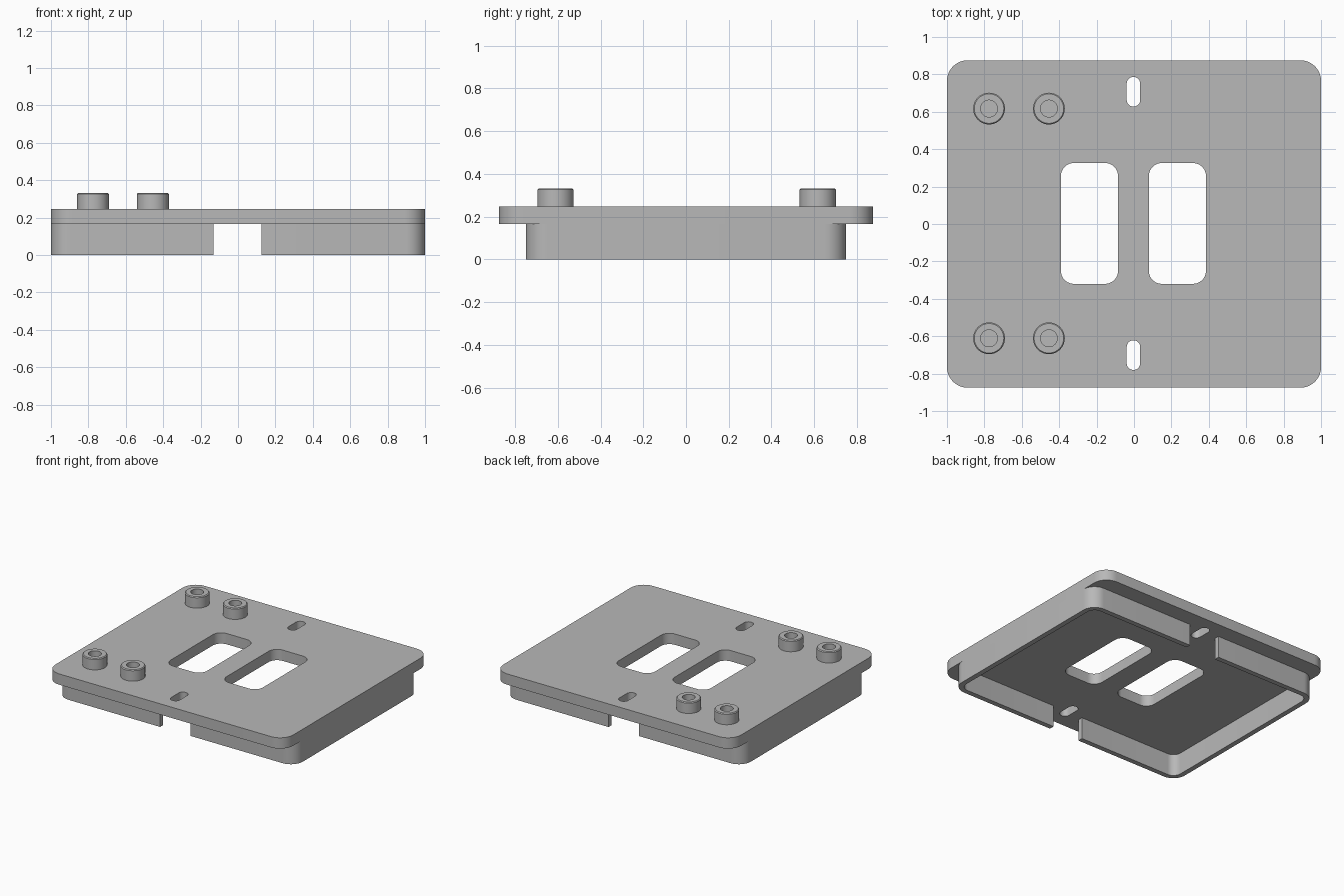
import bpy, bmesh, math
from mathutils import Vector

cube = bpy.data.objects.get("Cube")
if cube:
    bpy.data.objects.remove(cube, do_unlink=True)

# Single material
grey = bpy.data.materials.new("light_grey")
grey.use_nodes = True
COLOUR = (0.48, 0.48, 0.48, 1)
grey.diffuse_color = COLOUR
grey.node_tree.nodes["Principled BSDF"].inputs["Base Color"].default_value = COLOUR

# Main heights and sizes
RIM_Z, PLATE_TOP, POST_TOP = 0.165, 0.247, 0.332
WALL = 0.038
OFF = 0.003          # small shift of the hole pattern


def finish(name, bm):
    bmesh.ops.remove_doubles(bm, verts=bm.verts, dist=1e-5)
    bmesh.ops.recalc_face_normals(bm, faces=bm.faces)
    mesh = bpy.data.meshes.new(name)
    bm.to_mesh(mesh)
    bm.free()
    mesh.materials.append(grey)
    obj = bpy.data.objects.new(name, mesh)
    bpy.context.collection.objects.link(obj)
    bpy.ops.object.select_all(action="DESELECT")
    obj.select_set(True)
    bpy.context.view_layer.objects.active = obj
    bpy.ops.object.shade_smooth_by_angle(angle=math.radians(30))
    return obj


def arc(cx, cy, r, start, steps=10):
    """Quarter arc, anticlockwise from the start angle in degrees."""
    angles = [math.radians(start + 90 * i / steps) for i in range(steps + 1)]
    return [(cx + r * math.cos(a), cy + r * math.sin(a)) for a in angles]


def rounded_rect(cx, cy, hx, hy, r):
    pts = []
    for i, (sx, sy) in enumerate([(1, 1), (-1, 1), (-1, -1), (1, -1)]):
        pts += arc(cx + sx * (hx - r), cy + sy * (hy - r), r, 90 * i)
    return pts


def extruded(name, loops, z0, z1):
    """Fill the first loop, leave the others as holes, and extrude upward."""
    bm = bmesh.new()
    for loop in loops:
        vs = [bm.verts.new((x, y, z0)) for x, y in loop]
        for a, b in zip(vs, vs[1:] + vs[:1]):
            if (a.co - b.co).length > 1e-6:
                bm.edges.new((a, b))
    bmesh.ops.remove_doubles(bm, verts=bm.verts, dist=1e-6)
    bmesh.ops.triangle_fill(bm, edges=bm.edges[:], use_beauty=True)
    res = bmesh.ops.extrude_face_region(bm, geom=bm.faces[:], use_keep_orig=True)
    top = [g for g in res["geom"] if isinstance(g, bmesh.types.BMVert)]
    bmesh.ops.translate(bm, verts=top, vec=(0, 0, z1 - z0))
    return finish(name, bm)


# Top plate with two windows and two slots
holes = [rounded_rect(s * 0.235 - OFF, OFF, 0.153, 0.323, 0.07) for s in (-1, 1)]
holes += [rounded_rect(-OFF, s * 0.704 + OFF, 0.036, 0.079, 0.035) for s in (-1, 1)]
extruded("top_plate", [rounded_rect(0, 0, 1, 0.875, 0.11)] + holes, RIM_Z, PLATE_TOP)


# Skirt wall below the plate, in two halves with a gap at front and back
def skirt_half(name, side, gap):
    def c_path(hx, hy, r):
        return ([(gap, hy)]
                + [(-x, y) for x, y in reversed(arc(hx - r, hy - r, r, 0))]
                + [(-x, y) for x, y in reversed(arc(hx - r, r - hy, r, 270))]
                + [(gap, -hy)])
    outer = c_path(1, 0.75, 0.1)
    inner = c_path(1 - WALL, 0.75 - WALL, 0.1 - WALL)
    loop = [(-side * x, y) for x, y in outer + inner[::-1]]
    extruded(name, [loop], 0, RIM_Z)


skirt_half("right_skirt", -1, -0.13)
skirt_half("left_skirt", 1, -0.126)


# Hollow mounting posts, turned from a profile
def post(name, cx, cy):
    bm = bmesh.new()
    r, hole, bevel = 0.085, 0.045, 0.006
    profile = [(0, PLATE_TOP + 0.001), (hole, PLATE_TOP + 0.001), (hole, POST_TOP),
               (r - bevel, POST_TOP), (r, POST_TOP - bevel), (r, PLATE_TOP)]
    vs = [bm.verts.new((cx + x, cy, z)) for x, z in profile]
    es = [bm.edges.new(p) for p in zip(vs, vs[1:])]
    bmesh.ops.spin(bm, geom=vs + es, cent=Vector((cx, cy, 0)), axis=(0, 0, 1),
                   angle=math.tau, steps=40, use_merge=True)
    finish(name, bm)


for end, sy in (("front", -1), ("back", 1)):
    for place, x in (("outer", -0.775), ("inner", -0.455)):
        post(f"{end}_{place}_post", x, sy * 0.614 + OFF)
